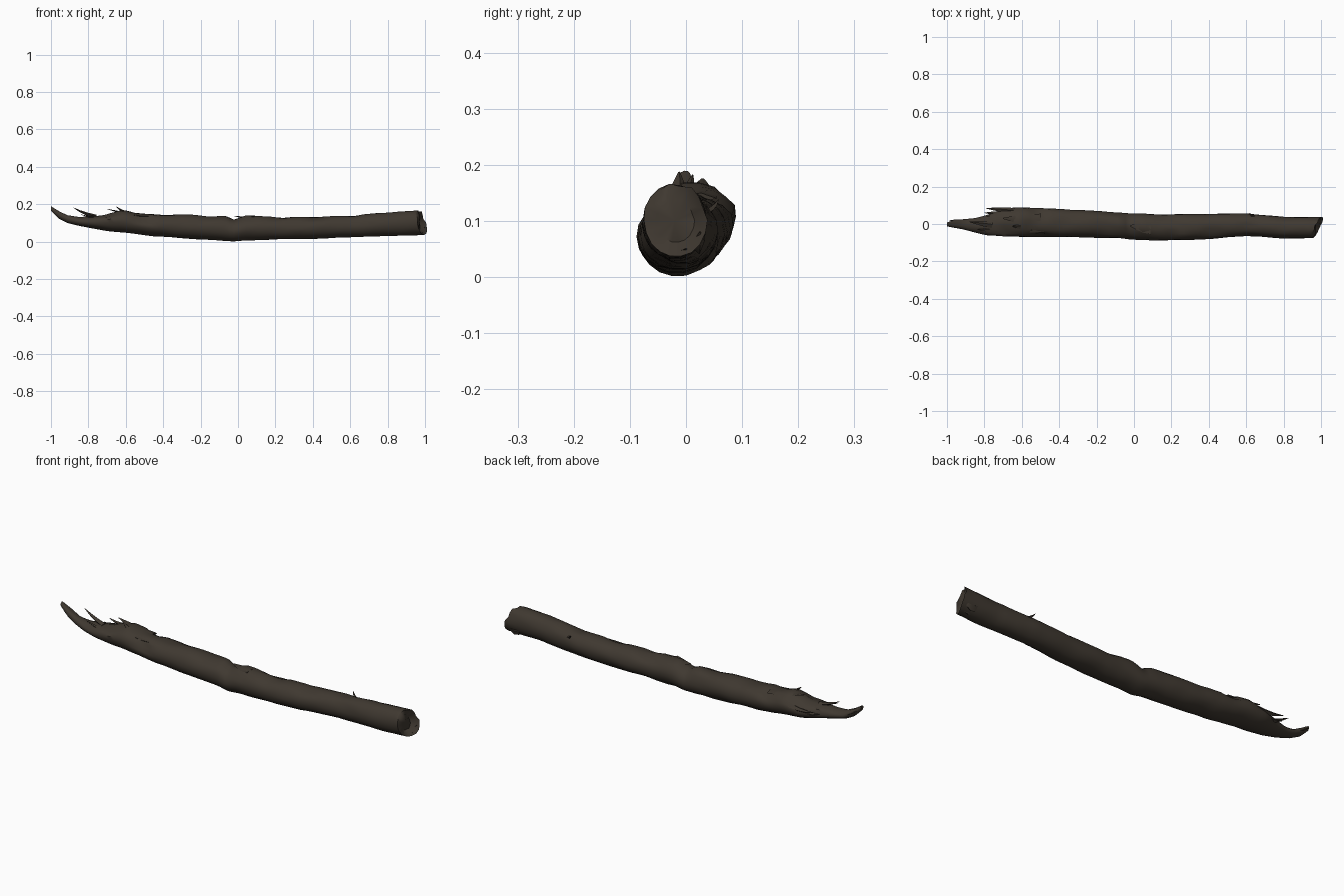
import bpy, bmesh, math, random
from mathutils import Vector, noise

random.seed(4)
cube = bpy.data.objects.get("Cube")
if cube:
    bpy.data.objects.remove(cube)

bark = bpy.data.materials.new("dark_bark")
bark.use_nodes = True
colour = (0.05, 0.04, 0.03, 1)
bark.diffuse_color = colour
bark.node_tree.nodes["Principled BSDF"].inputs["Base Color"].default_value = colour
bark.node_tree.nodes["Principled BSDF"].inputs["Roughness"].default_value = 0.9

# Log outline: x, right edge, left edge, underside, top
STATIONS = [
    (-1.0, -.012, .008, .165, .19), (-.96, -.02, .02, .125, .165),
    (-.91, -.03, .025, .10, .14), (-.85, -.045, .03, .085, .13),
    (-.78, -.06, .05, .072, .135), (-.70, -.065, .08, .058, .145),
    (-.62, -.065, .086, .05, .165), (-.45, -.07, .08, .03, .147),
    (-.25, -.07, .07, .016, .142), (-.07, -.073, .06, .005, .137),
    (-.02, -.08, .055, .003, .115), (.04, -.083, .053, .008, .138),
    (.20, -.087, .05, .012, .13), (.40, -.078, .054, .016, .13),
    (.60, -.063, .055, .025, .138), (.80, -.076, .037, .032, .155),
    (1.0, -.074, .036, .037, .166)]
SIDES = 18


def outline(x):
    for a, b in zip(STATIONS, STATIONS[1:]):
        if x <= b[0]:
            t = (x - a[0]) / (b[0] - a[0])
            return [p + (q - p) * t for p, q in zip(a[1:], b[1:])]
    return STATIONS[-1][1:]


def finish(name, bm, angle):
    bmesh.ops.recalc_face_normals(bm, faces=bm.faces)
    mesh = bpy.data.meshes.new(name)
    bm.to_mesh(mesh)
    bm.free()
    mesh.materials.append(bark)
    obj = bpy.data.objects.new(name, mesh)
    bpy.context.collection.objects.link(obj)
    bpy.ops.object.select_all(action='DESELECT')
    obj.select_set(True)
    bpy.context.view_layer.objects.active = obj
    bpy.ops.object.shade_smooth_by_angle(angle=math.radians(angle))
    return obj


def skin(bm, rings):
    for a, b in zip(rings, rings[1:]):
        n = len(a)
        for i in range(n):
            bm.faces.new((a[i], a[(i + 1) % n], b[(i + 1) % n], b[i]))


# Main log: lofted rings with bumpy bark, rougher towards the broken top
bm = bmesh.new()
rings = []
COUNT = 90
for k in range(COUNT + 1):
    x = -1 + 2 * k / COUNT
    y0, y1, z0, z1 = outline(x)
    ring = []
    for i in range(SIDES):
        a = math.tau * i / SIDES
        c, s = math.cos(a), math.sin(a)
        # Squarish section, dented by noise along the grain
        rough = .08 + .10 * max(s, 0)
        if x < -.45 and s > .2:
            rough = .34
        n = noise.noise(Vector((x * 9, c * 1.6, s * 1.6 + 3)))
        r = 1.03 + rough * min(n, .15)
        px = x
        if x > .94:
            # Slanted, chipped cut at the butt end
            slant = .022 * c - .014 * s + .012 * n - .018
            px += slant * (x - .94) / .06
        ring.append(bm.verts.new((px, (y0 + y1) / 2 + (y1 - y0) / 2 * c * r,
                                  (z0 + z1) / 2 + (z1 - z0) / 2 * s * r)))
    rings.append(ring)
skin(bm, rings)
bm.faces.new(rings[0])

# Dished butt end
inner = []
for v in rings[-1]:
    p = Vector((.965, -.019, .10)).lerp(v.co, .6)
    p.x = .968 + random.uniform(-.006, .006)
    inner.append(bm.verts.new(p))
skin(bm, [rings[-1], inner])
centre = bm.verts.new((.972, -.02, .10))
for i in range(SIDES):
    bm.faces.new((inner[i], inner[(i + 1) % SIDES], centre))
finish("log", bm, 50)


def splinter(name, base, tip, width, thick):
    """Tapered, slightly bent sliver of wood"""
    bm = bmesh.new()
    base, tip = Vector(base), Vector(tip)
    along = (tip - base).normalized()
    side = along.cross(Vector((0, 0, 1))).normalized()
    up = side.cross(along)
    rings = []
    for t, w in ((0, 1), (.35, .85), (.7, .5), (1, .08)):
        mid = base.lerp(tip, t) - up * thick * math.sin(t * math.pi) * .6
        rings.append([bm.verts.new(mid + side * width * w * i + up * thick * w * j)
                      for i, j in ((1, 0), (.2, 1), (-1, .3), (-.3, -1))])
    skin(bm, rings)
    bm.faces.new(rings[0])
    bm.faces.new(rings[-1])
    finish(name, bm, 35)


# Torn wood at the broken end
splinter("upright_splinter", (-.76, -.005, .135), (-.88, .012, .182), .016, .010)
splinter("side_splinter", (-.64, .07, .12), (-.79, .084, .128), .016, .014)
splinter("side_splinter_low", (-.68, .055, .10), (-.80, .06, .115), .014, .014)
splinter("front_splinter", (-.70, -.035, .12), (-.84, -.03, .145), .014, .008)
splinter("tip_splinter", (-.90, .01, .12), (-.985, .02, .165), .012, .010)
splinter("raised_bark", (-.50, .02, .14), (-.70, .03, .175), .035, .010)
splinter("raised_bark_peak", (-.56, -.015, .14), (-.65, -.012, .187), .020, .012)
splinter("bark_flake", (-.48, -.03, .135), (-.60, -.04, .15), .016, .008)

# Chips on the butt end and a small twig stub
splinter("butt_chip", (.93, .015, .065), (1.0, .025, .08), .018, .022)
splinter("butt_chip_low", (.93, -.01, .055), (.995, .0, .05), .025, .014)
splinter("twig_stub", (.645, .035, .115), (.615, .058, .138), .008, .007)
splinter("notch_lip", (.09, -.02, .132), (-.02, -.01, .137), .035, .008)
